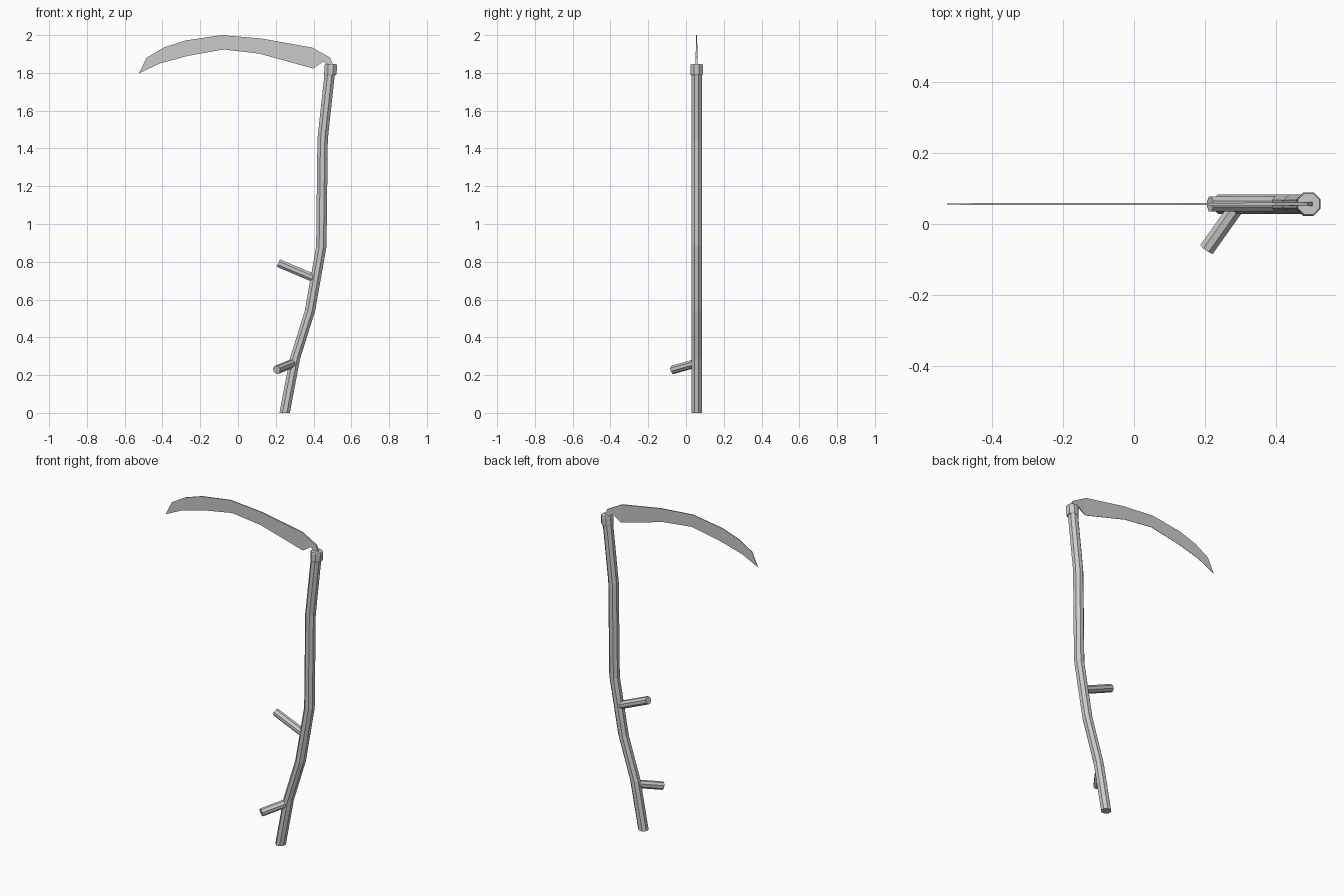
import bpy, bmesh, math
from mathutils import Vector

if "Cube" in bpy.data.objects:
    bpy.data.objects.remove(bpy.data.objects["Cube"])

Y = 0.056  # plane of the pole and blade

steel = bpy.data.materials.new("plain grey")
steel.diffuse_color = (0.6, 0.6, 0.6, 1)
steel.use_nodes = True
steel.node_tree.nodes["Principled BSDF"].inputs["Base Color"].default_value = steel.diffuse_color


def finish(bm, name):
    bmesh.ops.recalc_face_normals(bm, faces=bm.faces)
    mesh = bpy.data.meshes.new(name)
    bm.to_mesh(mesh)
    bm.free()
    mesh.materials.append(steel)
    ob = bpy.data.objects.new(name, mesh)
    bpy.context.collection.objects.link(ob)
    return ob


def tube(name, path, apothems, direction=(0, 0, 1), sides=8):
    """Sweep a flat-sided ring along a path; rings stay square to direction."""
    bm = bmesh.new()
    q = Vector(direction).to_track_quat('Z', 'Y')
    rings = []
    for p, a in zip(path, apothems):
        r = a / math.cos(math.pi / sides)
        ring = []
        for i in range(sides):
            t = 2 * math.pi * (i + 0.5) / sides
            ring.append(bm.verts.new(Vector(p) + q @ Vector((r * math.cos(t), r * math.sin(t), 0))))
        rings.append(ring)
    for a, b in zip(rings, rings[1:]):
        for i in range(sides):
            j = (i + 1) % sides
            bm.faces.new((a[i], a[j], b[j], b[i]))
    bm.faces.new(rings[0])
    bm.faces.new(rings[-1])
    return finish(bm, name)


def handle(name, start, end):
    d = Vector(end) - Vector(start)
    tube(name, [start, end], [0.0215] * 2, d)


# Bent pole
bends = [(0.247, 0), (0.301, 0.285), (0.381, 0.54), (0.441, 0.88), (0.448, 1.45), (0.486, 1.80)]
tube("pole", [(x, Y, z) for x, z in bends], [0.0275] * len(bends))

# Collar that holds the blade
tube("collar", [(0.486, Y, 1.786), (0.489, Y, 1.795), (0.491, Y, 1.838), (0.491, Y, 1.846)],
     [0.030, 0.033, 0.033, 0.030])

# Two grips
handle("upper_handle", (0.41, Y, 0.71), (0.214, Y, 0.793))
handle("lower_handle", (0.294, Y, 0.264), (0.205, -0.070, 0.228))

# Blade: spine and cutting edge stations (x, z, half thickness)
spine = [(-0.483, 1.881, .002), (-0.393, 1.934, .003), (-0.282, 1.971, .003), (-0.087, 2.0, .003),
         (0.124, 1.982, .003), (0.393, 1.934, .004), (0.488, 1.881, .005), (0.504, 1.840, .006)]
edge = [(-0.525, 1.797, .001), (-0.414, 1.85, .001), (-0.266, 1.89, .001), (-0.077, 1.924, .001),
        (0.113, 1.902, .001), (0.398, 1.823, .001), (0.451, 1.86, .005), (0.478, 1.840, .006)]
bm = bmesh.new()
sections = []
for s, e in zip(spine, edge):
    sections.append([bm.verts.new((x, Y + k * t, z))
                     for (x, z, t), k in ((s, -1), (s, 1), (e, 1), (e, -1))])
for a, b in zip(sections, sections[1:]):
    for i in range(4):
        j = (i + 1) % 4
        bm.faces.new((a[i], a[j], b[j], b[i]))
bm.faces.new(sections[0])
bm.faces.new(sections[-1])
finish(bm, "blade")
